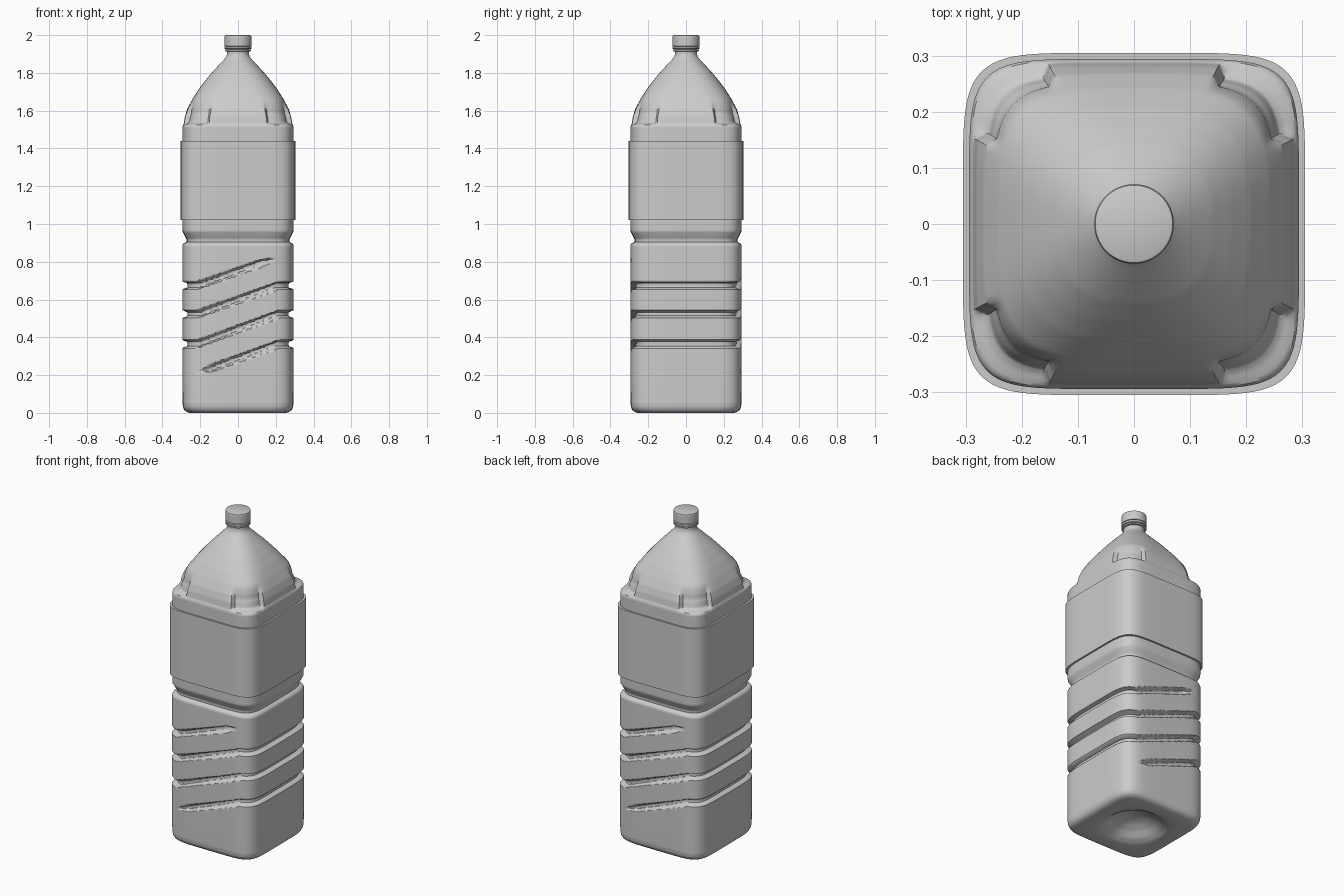
import bpy, bmesh, math

if "Cube" in bpy.data.objects:
    bpy.data.objects.remove(bpy.data.objects["Cube"])

SEGS = 192


def clamp(v):
    return max(0.0, min(1.0, v))


def smooth(v):
    v = clamp(v)
    return v * v * (3 - 2 * v)


def loft(name, profile, step=0.006, dent=None, segs=SEGS, ends=True):
    """Loft superellipse rings; profile rows are (height, half width, squareness)."""
    rows = [profile[0]]
    for a, b in zip(profile, profile[1:]):
        k = max(1, math.ceil(abs(b[0] - a[0]) / step))
        rows += [tuple(p + (q - p) * i / k for p, q in zip(a, b)) for i in range(1, k + 1)]
    bm = bmesh.new()
    rings = []
    for z, half, n in rows:
        ring = []
        for i in range(segs):
            t = 2 * math.pi * i / segs
            c, s = math.cos(t), math.sin(t)
            r = (abs(c) ** n + abs(s) ** n) ** (-1 / n)
            h = half - (dent(half * r * c, half * r * s, z) if dent else 0)
            ring.append(bm.verts.new((h * r * c, h * r * s, z)))
        rings.append(ring)
    for a, b in zip(rings, rings[1:]):
        for i in range(segs):
            j = (i + 1) % segs
            bm.faces.new((a[i], a[j], b[j], b[i]))
    if ends:
        bm.faces.new(rings[0][::-1])
        bm.faces.new(rings[-1])
    bmesh.ops.recalc_face_normals(bm, faces=bm.faces)
    mesh = bpy.data.meshes.new(name)
    bm.to_mesh(mesh)
    bm.free()
    obj = bpy.data.objects.new(name, mesh)
    bpy.context.collection.objects.link(obj)
    bpy.ops.object.select_all(action='DESELECT')
    obj.select_set(True)
    bpy.context.view_layer.objects.active = obj
    bpy.ops.object.shade_smooth_by_angle(angle=math.radians(40))
    return obj


# Grip grooves climb one level across front and back, and run level on the sides
LEVELS = [0.21, 0.365, 0.523, 0.675, 0.825]


def body_dent(x, y, z):
    if 0.15 < z < 0.88:
        depth = 0
        slanted = abs(y) > abs(x)
        s = x if y < 0 else -x
        for i in range(4):
            lo, hi = LEVELS[i], LEVELS[i + 1]
            width = 0.021
            if slanted:
                mid = lo + (hi - lo) * clamp((s + 0.22) / 0.44)
                if i == 0:
                    width *= clamp((s + 0.21) / 0.07)
                if i == 3:
                    width *= clamp((0.2 - s) / 0.07)
            elif i == 0:
                continue
            else:
                mid = lo
            if width > 0.002:
                d = abs(z - mid) / width
                depth = max(depth, 0.027 * width / 0.021 * smooth((1 - d) / 0.5))
        return depth
    # Scooped corner panels at the foot of the shoulder
    if 1.525 < z < 1.67:
        off = abs(math.degrees(math.atan2(abs(y), abs(x))) - 45)
        return (0.024 * smooth((17 - off) / 4) * smooth((z - 1.525) / 0.015)
                * smooth((1.665 - z) / 0.09))
    return 0


# Bottle with recessed base, waist, shoulder and neck
loft("bottle_body", [
    (0.085, 0.004, 2), (0.082, 0.04, 2), (0.07, 0.08, 2), (0.048, 0.12, 2),
    (0.02, 0.155, 2), (0.004, 0.18, 2.5), (0, 0.2, 3.5), (0, 0.255, 6),
    (0.005, 0.272, 6), (0.015, 0.284, 6), (0.03, 0.291, 6), (0.05, 0.294, 6),
    (0.15, 0.295, 6), (0.885, 0.295, 6), (0.895, 0.291, 6), (0.9, 0.283, 6),
    (0.905, 0.272, 6), (0.92, 0.273, 6), (0.945, 0.286, 6), (0.96, 0.293, 6),
    (0.97, 0.294, 6), (1.46, 0.294, 6), (1.515, 0.294, 6), (1.525, 0.291, 5.8),
    (1.532, 0.287, 5.4), (1.57, 0.281, 4.8), (1.61, 0.268, 4.2),
    (1.66, 0.242, 3.6), (1.715, 0.207, 3.1), (1.76, 0.173, 2.8),
    (1.8, 0.14, 2.6), (1.84, 0.103, 2.3), (1.87, 0.075, 2.1),
    (1.885, 0.063, 2), (1.9, 0.058, 2), (1.935, 0.058, 2)], dent=body_dent)

# Label sleeve wrapped round the upper body
loft("label_sleeve", [
    (1.02, 0.29, 6), (1.02, 0.305, 6), (1.44, 0.305, 6), (1.44, 0.29, 6)],
    step=0.2, ends=False)

# Neck flange, tamper ring and screw cap
loft("neck_flange", [(1.913, 0.055, 2), (1.915, 0.069, 2), (1.923, 0.069, 2),
                     (1.925, 0.055, 2)], segs=64)
loft("tamper_ring", [(1.926, 0.068, 2), (1.928, 0.071, 2), (1.938, 0.071, 2),
                     (1.94, 0.067, 2)], segs=64)
loft("screw_cap", [(1.941, 0.067, 2), (1.943, 0.071, 2), (1.992, 0.071, 2),
                   (1.998, 0.069, 2), (2.0, 0.065, 2)], segs=64)
